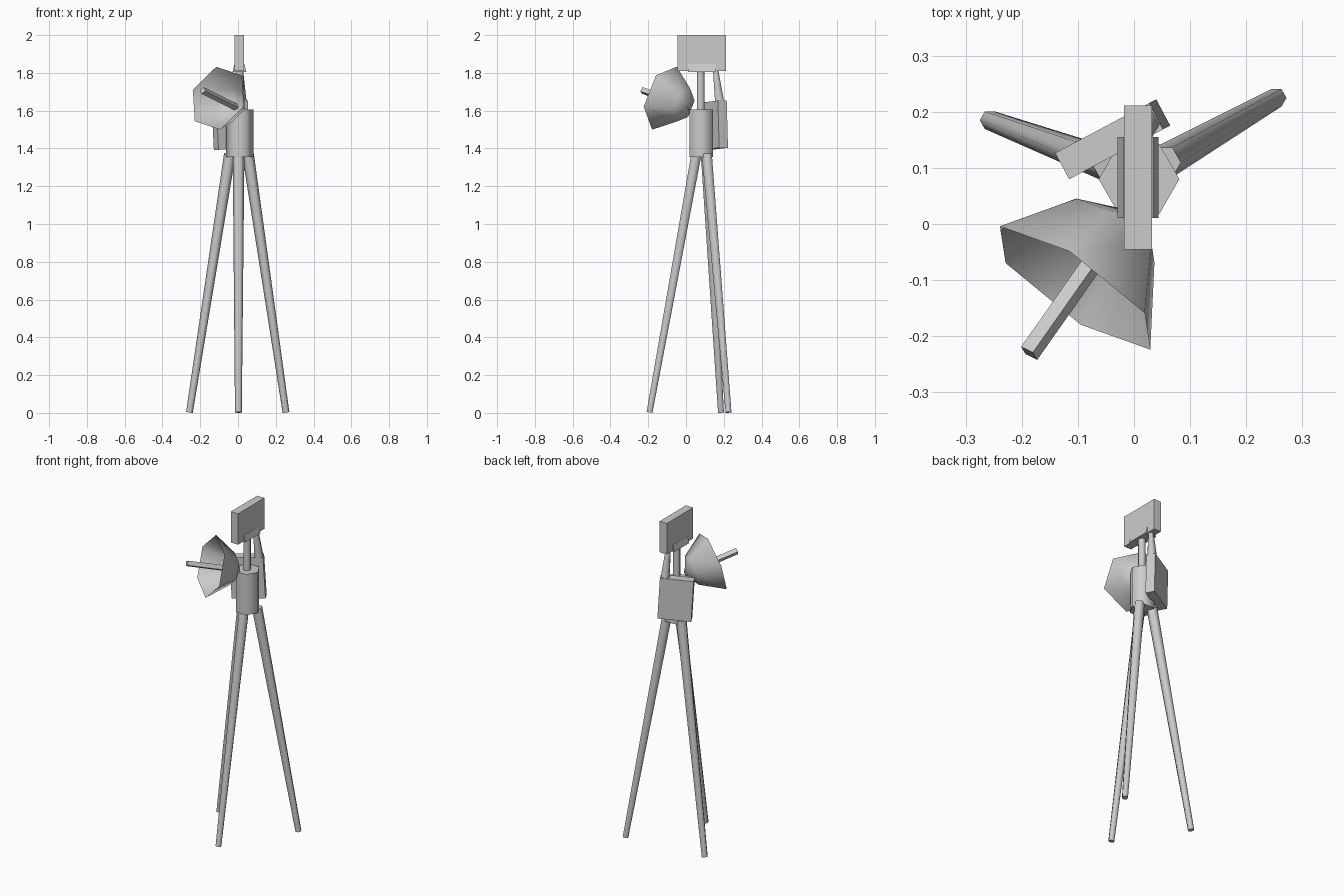
import bpy, bmesh, math
from mathutils import Vector, Matrix

if "Cube" in bpy.data.objects:
    bpy.data.objects.remove(bpy.data.objects["Cube"])


def finish(name, bm, angle=None):
    bmesh.ops.recalc_face_normals(bm, faces=bm.faces)
    me = bpy.data.meshes.new(name)
    bm.to_mesh(me)
    bm.free()
    ob = bpy.data.objects.new(name, me)
    bpy.context.collection.objects.link(ob)
    if angle:
        bpy.ops.object.select_all(action='DESELECT')
        ob.select_set(True)
        bpy.context.view_layer.objects.active = ob
        bpy.ops.object.shade_smooth_by_angle(angle=math.radians(angle))
    return ob


def lathe(name, origin, axis, profile, sides=6, ref=(1, 0, 0), angle=75, caps=True):
    """Sweep (distance, radius) pairs around an axis; radius 0 makes a point."""
    bm = bmesh.new()
    o, a = Vector(origin), Vector(axis).normalized()
    u = Vector(ref)
    u = (u - a * u.dot(a)).normalized()
    v = a.cross(u)
    rings = []
    for d, r in profile:
        count = sides if r > 0 else 1
        rings.append([bm.verts.new(o + a * d + r * (u * math.cos(t) + v * math.sin(t)))
                      for t in (2 * math.pi * i / sides for i in range(count))])
    for p, q in zip(rings, rings[1:]):
        for i in range(sides):
            j = (i + 1) % sides
            if len(q) == 1:
                bm.faces.new((p[i], p[j], q[0]))
            else:
                bm.faces.new((p[i], p[j], q[j], q[i]))
    if caps:
        bm.faces.new(rings[0])
        bm.faces.new(rings[-1])
    return finish(name, bm, angle)


def rod(name, p, q, r0, r1, **kw):
    d = Vector(q) - Vector(p)
    return lathe(name, p, d, [(0, r0), (d.length, r1)], **kw)


def box(name, centre, size, rot=Matrix(), top_scale=1.0):
    bm = bmesh.new()
    bmesh.ops.create_cube(bm, size=1)
    for vert in bm.verts:
        if vert.co.z > 0:
            vert.co.x *= top_scale
        vert.co = rot @ (vert.co * Vector(size)) + Vector(centre)
    return finish(name, bm)


# Tripod legs
legs = {
    "front_leg": ((0.002, -0.193, 0.003), (0.003, 0.055, 1.37)),
    "right_leg": ((0.254, 0.225, 0.003), (0.053, 0.11, 1.37)),
    "left_leg": ((-0.257, 0.185, 0.003), (-0.043, 0.105, 1.37)),
}
for name, (foot, top) in legs.items():
    rod(name, foot, top, 0.018, 0.031)

# Hexagonal hub and the mast above it
rod("hub", (0.009, 0.08, 1.355), (0.009, 0.08, 1.605), 0.072, 0.072)
rod("mast", (0.008, 0.078, 1.59), (0.008, 0.078, 1.83), 0.022, 0.022)

# Head box held by a tapered clamp
box("head_box", (0.0075, 0.083, 1.905), (0.05, 0.257, 0.19))
box("head_clamp", (0.0075, 0.083, 1.826), (0.073, 0.144, 0.04), top_scale=0.72)

# Slab-shaped pack behind the hub, slightly tilted, with its tapered strut
tilt = Matrix.Rotation(math.radians(28), 4, 'Z') @ Matrix.Rotation(math.radians(-3.3), 4, 'Y')
box("rear_pack", (-0.038, 0.151, 1.523), (0.19, 0.053, 0.25), tilt)
rod("pack_strut", (0.018, 0.178, 1.645), (0.01, 0.155, 1.83), 0.028, 0.015)

# Open dish pointing front left and upward, with its feed bar
centre = Vector((-0.105, -0.114, 1.666))
aim = Vector((-0.552, -0.786, 0.276)).normalized()
lathe("dish", centre, -aim, [(0, 0.179), (0.13, 0.093), (0.176, 0)],
      ref=(-0.01, 0.065, 0.165), angle=100, caps=False)
rod("feed_bar", centre - aim * 0.174, centre + aim * 0.148, 0.019, 0.019,
    sides=4, ref=(0.3, 0, 1), angle=None)
